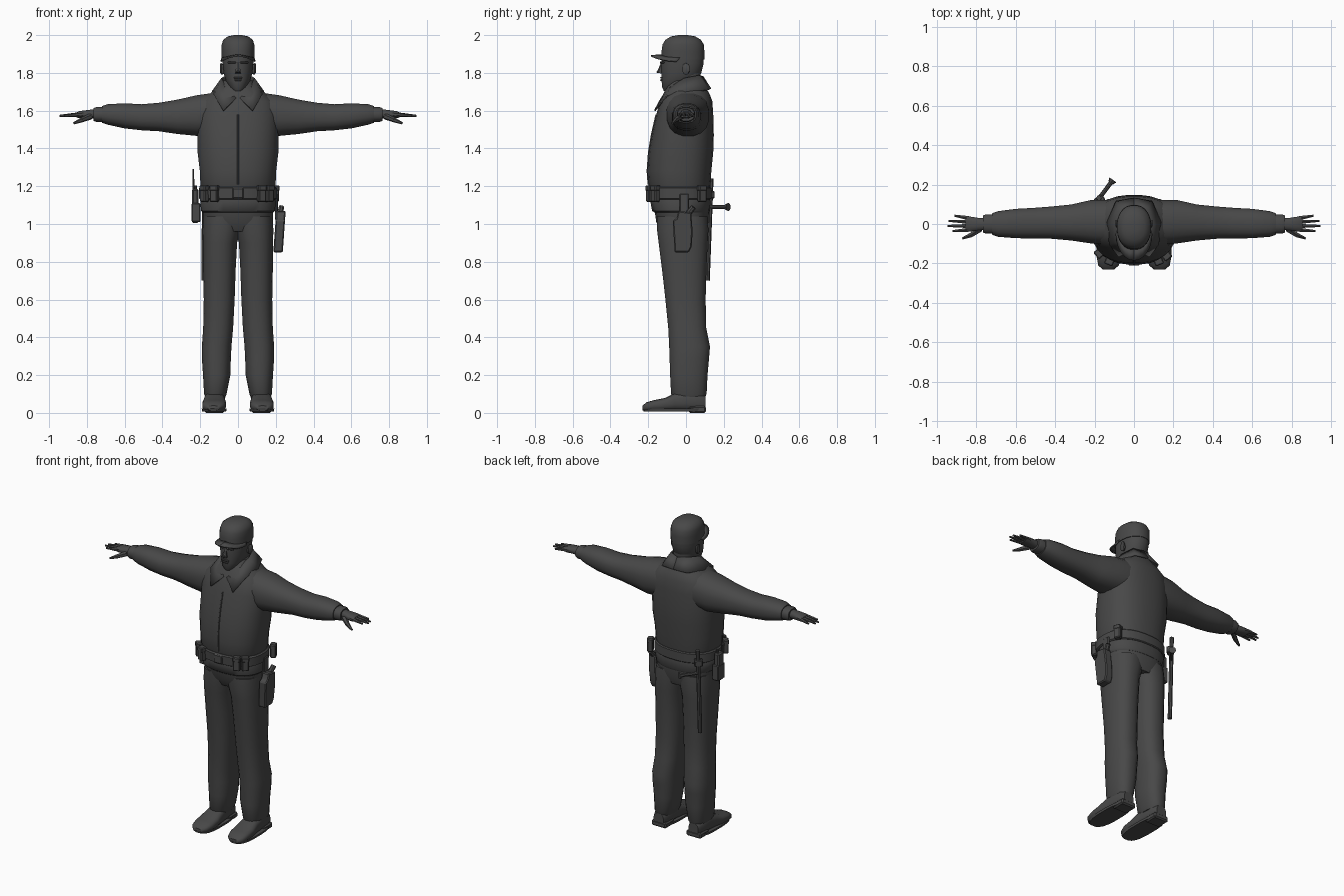
import bpy, bmesh, math
from mathutils import Vector, Matrix

if "Cube" in bpy.data.objects:
    bpy.data.objects.remove(bpy.data.objects["Cube"])

U = 0.01  # tables are in hundredths of a unit
GREY = (0.065, 0.065, 0.065, 1)
mat = bpy.data.materials.new("dark_grey")
mat.use_nodes = True
mat.diffuse_color = GREY
bsdf = mat.node_tree.nodes["Principled BSDF"]
bsdf.inputs["Base Color"].default_value = GREY
bsdf.inputs["Roughness"].default_value = 0.8


def finish(name, bm, mirror=False, angle=40, thick=0):
    """Turn a bmesh into a shaded object, optionally mirrored and thickened."""
    bmesh.ops.recalc_face_normals(bm, faces=bm.faces)
    me = bpy.data.meshes.new(name)
    bm.to_mesh(me)
    bm.free()
    me.materials.append(mat)
    ob = bpy.data.objects.new(name, me)
    bpy.context.collection.objects.link(ob)
    bpy.ops.object.select_all(action='DESELECT')
    ob.select_set(True)
    bpy.context.view_layer.objects.active = ob
    bpy.ops.object.shade_smooth_by_angle(angle=math.radians(angle))
    if thick:
        mod = ob.modifiers.new("thickness", 'SOLIDIFY')
        mod.thickness = thick
        mod.offset = 0
    if mirror:
        ob.modifiers.new("mirror", 'MIRROR')
    return ob


def loft(name, axis, rings, power=2.4, n=20, mirror=False, angle=40):
    """Skin rounded sections; ring = (position, a_low, a_high, b_low, b_high)."""
    bm = bmesh.new()
    ia, ib = [i for i in range(3) if i != axis]
    loops = []
    for pos, a0, a1, b0, b1 in rings:
        loop = []
        for k in range(n):
            t = math.tau * (k + 0.5) / n
            c, s = math.cos(t), math.sin(t)
            co = [0, 0, 0]
            co[axis] = pos * U
            co[ia] = U * ((a0 + a1) + (a1 - a0) * math.copysign(abs(c) ** (2 / power), c)) / 2
            co[ib] = U * ((b0 + b1) + (b1 - b0) * math.copysign(abs(s) ** (2 / power), s)) / 2
            loop.append(bm.verts.new(co))
        loops.append(loop)
    for lo, hi in zip(loops, loops[1:]):
        for k in range(n):
            j = (k + 1) % n
            bm.faces.new((lo[k], lo[j], hi[j], hi[k]))
    bm.faces.new(loops[0])
    bm.faces.new(loops[-1])
    return finish(name, bm, mirror, angle)


def body(name, rings, **kw):
    """Loft upward from symmetric sections (z, half_width, front, back)."""
    return loft(name, 2, [(z, -w, w, f, b) for z, w, f, b in rings], **kw)


def rod(name, start, end, r0, r1, sides=8, mirror=False):
    """Tapered rod between two points."""
    a, b = Vector(start) * U, Vector(end) * U
    bm = bmesh.new()
    bmesh.ops.create_cone(bm, cap_ends=True, segments=sides, radius1=r0 * U,
                          radius2=r1 * U, depth=(b - a).length)
    turn = (b - a).to_track_quat('Z', 'Y').to_matrix().to_4x4()
    bm.transform(Matrix.Translation((a + b) / 2) @ turn)
    return finish(name, bm, mirror)


def box(name, centre, size, turn=0, mirror=False, bevel=0.5):
    """Bevelled box turned about the vertical axis."""
    bm = bmesh.new()
    bmesh.ops.create_cube(bm, size=1)
    bm.transform(Matrix.Diagonal(Vector(size) * U).to_4x4())
    bmesh.ops.bevel(bm, geom=bm.edges[:], offset=bevel * U, segments=1, affect='EDGES')
    bm.transform(Matrix.Translation(Vector(centre) * U) @ Matrix.Rotation(math.radians(turn), 4, 'Z'))
    return finish(name, bm, mirror, 25)


def strip(name, inner, outer, thick, mirror=True):
    """Sheet stretched between two edge paths."""
    bm = bmesh.new()
    rows = [[bm.verts.new(Vector(p) * U) for p in path] for path in (inner, outer)]
    for k in range(len(inner) - 1):
        bm.faces.new((rows[0][k], rows[0][k + 1], rows[1][k + 1], rows[1][k]))
    return finish(name, bm, mirror, 40, thick)


# Jacket with front closure
jacket = [(118, 19, -19, 12.5), (121, 20, -20, 13), (128, 20.3, -20.5, 13.5),
          (138, 21.5, -19.8, 14.5), (147, 21.5, -18.3, 14.8), (158, 21.8, -15.8, 14.5),
          (165, 20, -13.8, 14), (169, 15, -12, 12.5), (173, 10, -10, 10), (176, 7.5, -8, 8.5)]
body("jacket", jacket, n=28)
loft("jacket_closure", 2, [(z, -0.5, 0.5, f - 0.4, f + 1) for z, w, f, b in jacket[1:6]], n=8)

# Collar wrapped round the neck, with pointed tips
strip("collar",
      [(0, 8.8, 178), (6, 6.5, 178.5), (8.5, -1, 177), (6.5, -8, 172.5), (1, -13, 166.5)],
      [(0, 13, 171.5), (9, 11.5, 171), (13.5, 1, 170), (12.5, -10, 168), (7.8, -16.5, 160)], 0.009)

# Sleeves and cuffs
loft("sleeves", 0, [(10, -11, 12.5, 147, 170), (22, -10, 12.3, 146.5, 168.3),
                    (32, -8.5, 10, 147.5, 166), (42, -7.6, 9, 149, 164.3),
                    (51, -7.5, 8.3, 149.5, 163.5), (60, -7.3, 7.8, 150.5, 164),
                    (69, -6.6, 6.6, 152.5, 163.5), (72, -5.5, 5.5, 153.5, 162.5)],
     n=16, mirror=True)
loft("cuffs", 0, [(70, -5, 5, 154, 162), (75, -5, 5, 154, 162), (76.5, -4.5, 4.5, 154.5, 161.5)],
     n=12, mirror=True)

# Hands
loft("palms", 0, [(74, -3, 3, 155.5, 161), (79, -3.4, 3.2, 155.8, 160.5),
                  (84, -4, 4, 156, 159.8), (85.5, -3.8, 3.8, 156.3, 159)], n=12, mirror=True)
for finger, y, tip_x, tip_y in (("index", -3, 92, -3.6), ("middle", -1, 94.5, -1),
                                ("ring", 1.1, 94, 1.6), ("little", 3, 91, 4.2)):
    rod(finger + "_fingers", (84, y, 158), (tip_x, tip_y, 157.2), 1.2, 0.6, 6, True)
rod("thumbs", (78, -2.5, 157), (83, -5.8, 155), 1.7, 1.3, 6, True)
rod("thumb_tips", (82.7, -5.6, 155.1), (87, -7.3, 153.3), 1.3, 0.6, 6, True)

# Trousers
body("trouser_seat", [(96, 16, -13, 10.5), (101, 18.6, -15.8, 12), (108, 18.8, -16.8, 12.2),
                      (119, 18.8, -18, 12)], n=28)
loft("trouser_legs", 2, [(7.5, 7, 17, -6.5, 9.8), (10, 6, 18, -8, 11), (20, 4, 18.6, -8.5, 11.5),
                         (29, 3.7, 19.2, -8.8, 12.3), (35, 3.4, 19.2, -9, 12.8),
                         (45, 2.5, 18.5, -9.5, 10.8), (60, 1.7, 18.2, -11, 10.5),
                         (75, 1.2, 18.5, -12.7, 10.9), (90, 0.4, 18.7, -14.6, 11.6),
                         (97, -1.5, 18.8, -15.5, 12), (104, -3, 18.5, -15.5, 11.5)], mirror=True)

# Belts
body("jacket_hem", [(106, 18.7, -16.8, 12.3), (107, 19.7, -18, 12.8), (112, 20, -19, 13),
                    (114, 19.3, -18.5, 12.6)], n=28)
body("duty_belt", [(113, 20, -19.5, 13), (113.5, 20.8, -20.3, 13.5), (119, 20.8, -20.6, 13.5),
                   (119.6, 20, -19.8, 13)], n=28, angle=30)
box("belt_buckle", (0, -20.4, 116.2), (6, 1.2, 5.5))

# Shoes with soles and heels
loft("shoes", 1, [(10.3, 9, 16, 1, 9), (7, 7.7, 17.3, 1, 11), (0, 7.3, 17.7, 1, 12),
                  (-6, 6.8, 18.2, 1, 10.5), (-11, 6.2, 19, 1, 8), (-17, 6.3, 19, 1, 6.8),
                  (-21, 7.6, 18.2, 1, 5.6), (-23, 10, 16, 1.3, 3.8)], power=2.8, n=16, mirror=True)
loft("soles", 2, [(0.8, 6.2, 19, -22.6, 10), (2.2, 6, 19.3, -23.3, 10.4)],
     power=2.8, mirror=True)
box("heels", (12.5, 6, 1.8), (10.5, 9, 3.6), mirror=True, bevel=0.8)

# Head and neck
body("neck", [(163, 7, -8, 8), (172, 6.2, -6, 7.5), (182, 6.4, -5, 8)])
body("head", [(170.5, 2.4, -11.8, -6), (172.5, 4.6, -12.7, 0), (176, 6.6, -13, 5),
              (180, 7.7, -13, 8.2), (185, 8.2, -13.2, 9.4), (190, 8.3, -12.5, 9.5)],
     power=2.2, n=24)
rod("nose", (0, -12.4, 185.5), (0, -13.8, 179.8), 0.7, 1.8, 6)
box("nose_tip", (0, -14.4, 180.6), (1.9, 2.2, 1.5))
box("brows", (3.2, -12.7, 185.5), (4.4, 1.5, 1), turn=14, mirror=True, bevel=0.3)
for lip, z, w in (("upper_lip", 177.4, 4.6), ("lower_lip", 176.2, 3.8)):
    box(lip, (0, -13, z), (w, 1.3, 0.9), bevel=0.3)
loft("ears", 0, [(7.4, -1.8, 1, 179.5, 184), (8.8, -2, 2, 179, 185.2), (9.4, -1, 2, 180, 185)],
     n=10, mirror=True)

# Cap with curved peak
body("cap", [(187, 8.7, -13.2, 9.8), (191.5, 8.8, -13, 9.8), (195, 8.7, -12.5, 9.5),
             (197.5, 7.9, -11, 8), (199.3, 5.5, -8, 5), (200, 2, -4, 1)], power=2.2, n=24)
arc = [math.radians(a) for a in range(0, 91, 15)]
strip("cap_peak",
      [(8.3 * math.sin(a), -3 - 9.5 * math.cos(a), 189.5 - 1.5 * math.sin(a)) for a in arc],
      [(9 * math.sin(a), -5 - 13.5 * math.cos(a), 189 - 3 * math.sin(a) ** 2) for a in arc], 0.008)

# Belt pouches
for side, x, y, turn in (("front_left", 12.5, -19, 22), ("outer_left", 16.6, -16.3, 40),
                         ("front_right", -12.5, -19, -22), ("outer_right", -17.8, -15, -48),
                         ("rear_left", 19.5, 8.5, -65)):
    box(side + "_pouch", (x, y, 116), (4.2, 3.4, 8.5), turn)
    box(side + "_pouch_flap", (x, y, 119), (4.6, 3.8, 3), turn)

# Holster on the left hip, with strap and grip
bm = bmesh.new()
outline = [(-4, 107), (2.8, 106), (3.5, 96), (3, 88), (1.5, 85), (-6, 85), (-7, 102), (-5, 103)]
face = bm.faces.new([bm.verts.new((0.187 + (z - 85) * 0.0007, y * U, z * U)) for y, z in outline])
wall = bmesh.ops.extrude_face_region(bm, geom=[face])["geom"]
bmesh.ops.translate(bm, vec=(0.05, 0, 0), verts=[v for v in wall if isinstance(v, bmesh.types.BMVert)])
bmesh.ops.bevel(bm, geom=bm.edges[:], offset=0.006, segments=1, affect='EDGES')
finish("holster", bm, angle=25)
box("holster_strap", (20.3, -1, 109), (1.6, 5, 14))
rod("pistol_grip", (22, 0, 104), (23, 4, 109), 1.7, 1.5)

# Radio on the right hip
box("radio", (-22.6, -1.5, 109.5), (3.6, 6, 18), bevel=0.8)
box("radio_holder", (-22.2, -1.5, 106), (4.6, 7, 10))
rod("radio_antenna", (-23.5, -3, 118), (-23.8, -3, 129), 0.6, 0.4, 6)
rod("radio_knob", (-22.5, 0, 118), (-22.5, 0, 120.5), 0.8, 0.8)

# Side-handled baton at the back
rod("baton_shaft", (-18, 11.3, 70), (-17.8, 13.3, 124), 1.3, 1.3)
rod("baton_handle", (-17.8, 12.8, 109), (-11.5, 21.3, 109), 1.1, 1.1)
rod("baton_knob", (-11.8, 20.9, 109), (-10.7, 22.4, 109), 1.4, 2.2)
box("baton_loop", (-17.5, 12.3, 115.5), (5, 4, 4), turn=40)
